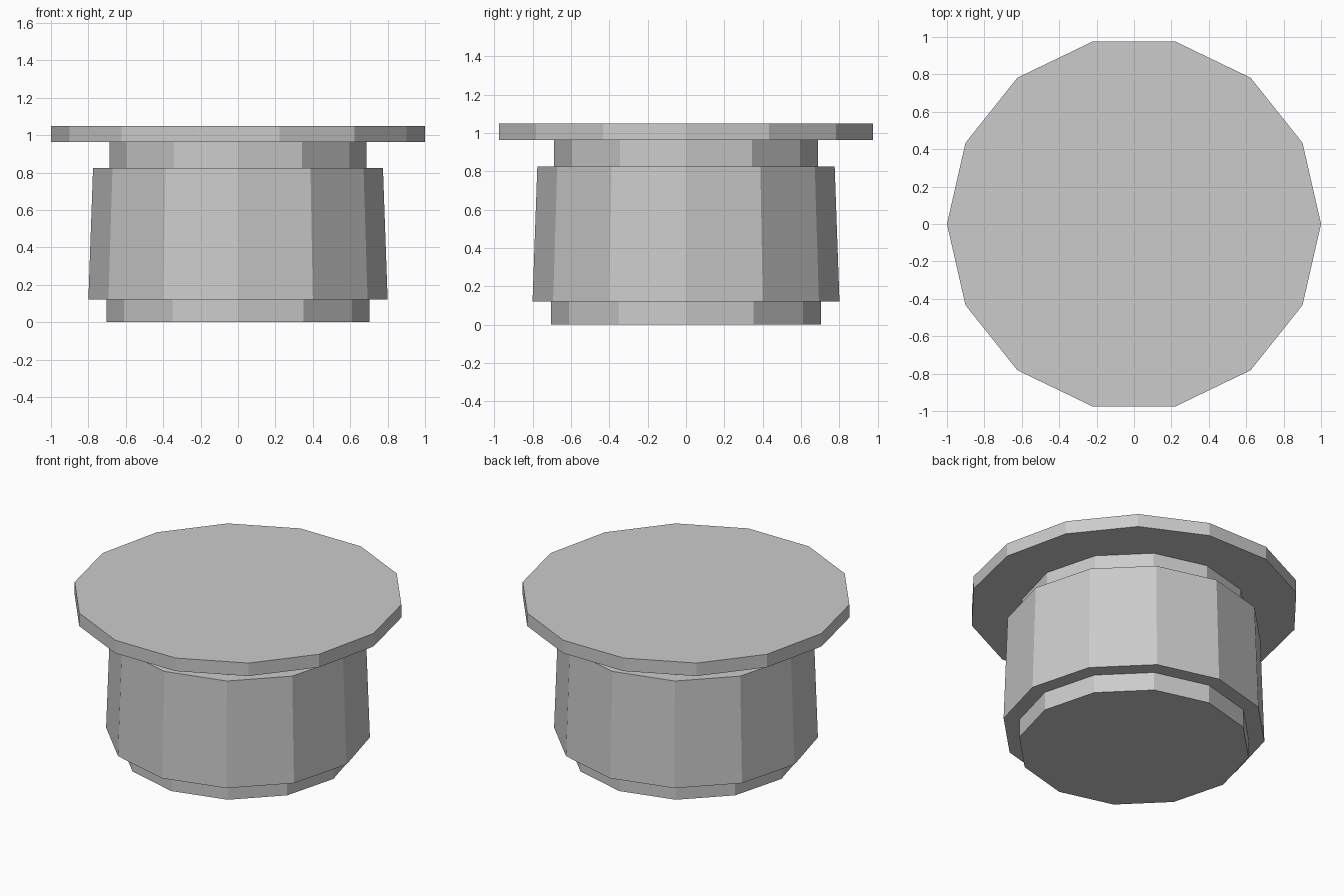
import bpy

# Remove the default cube
cube = bpy.data.objects.get("Cube")
if cube:
    bpy.data.objects.remove(cube, do_unlink=True)

# Single grey material
GREY = (0.6, 0.6, 0.6, 1.0)
grey = bpy.data.materials.new("plain grey")
grey.use_nodes = True
grey.diffuse_color = GREY
grey.node_tree.nodes["Principled BSDF"].inputs["Base Color"].default_value = GREY


def drum(name, sides, bottom_radius, top_radius, z0, z1):
    """Flat-sided capped drum with a corner on the +x axis."""
    bpy.ops.mesh.primitive_cone_add(
        vertices=sides, radius1=bottom_radius, radius2=top_radius,
        depth=z1 - z0, location=(0, 0, (z0 + z1) / 2))
    obj = bpy.context.object
    obj.name = obj.data.name = name
    # Cone corners start on the y axis, so turn one onto x
    for v in obj.data.vertices:
        v.co.x, v.co.y = v.co.y, -v.co.x
    obj.data.materials.append(grey)
    return obj


# Stacked parts from the ground up
drum("base_ring", 12, 0.703, 0.703, 0.0, 0.122)
drum("body", 12, 0.8, 0.775, 0.122, 0.825)
drum("neck", 12, 0.687, 0.687, 0.825, 0.963)
drum("top_plate", 14, 1.0, 1.0, 0.963, 1.05)
